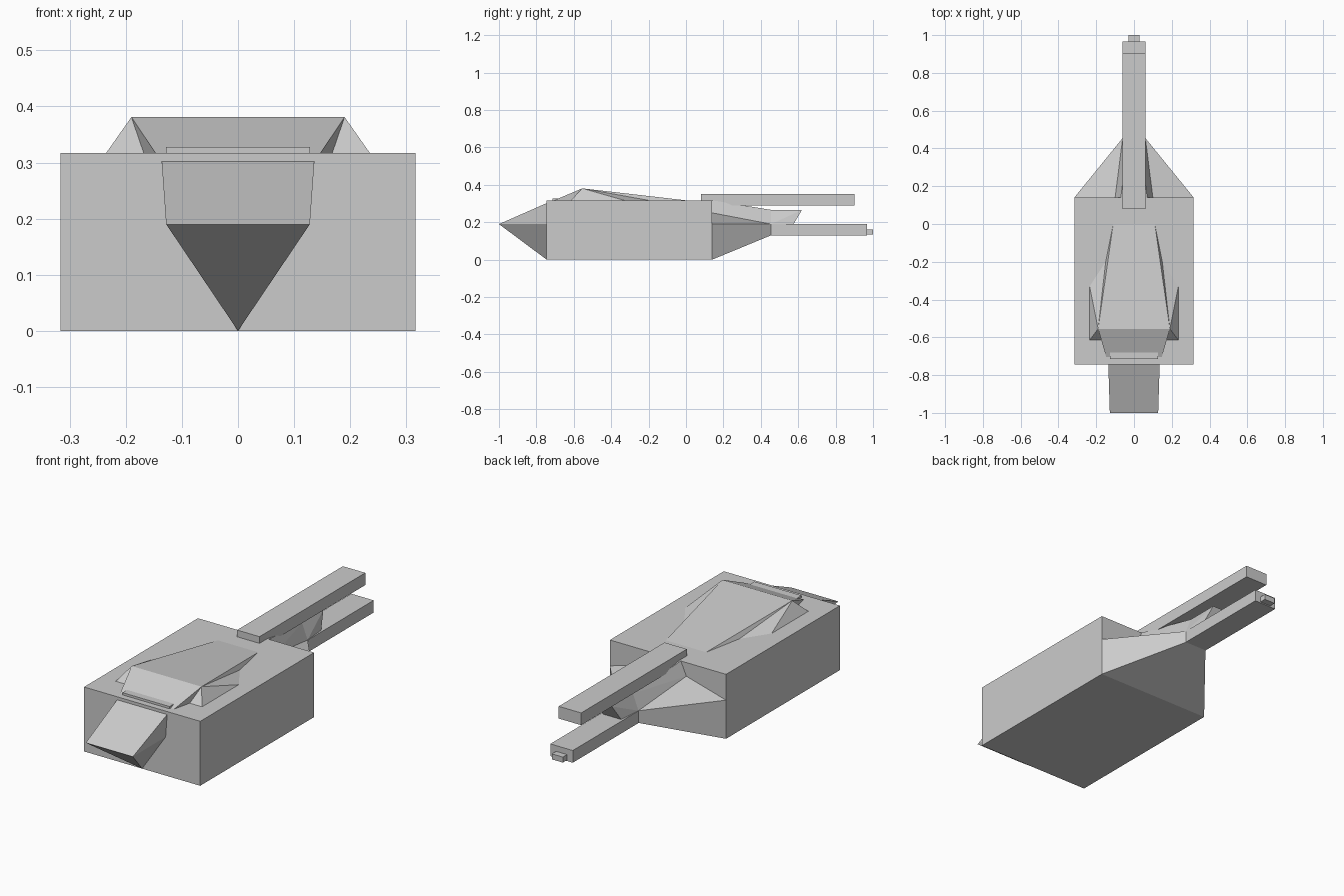
import bpy
import bmesh

cube = bpy.data.objects.get("Cube")
if cube:
    bpy.data.objects.remove(cube, do_unlink=True)

grey = bpy.data.materials.new("plain grey")
grey.use_nodes = True
colour = (0.6, 0.6, 0.6, 1)
grey.diffuse_color = colour
grey.node_tree.nodes["Principled BSDF"].inputs["Base Color"].default_value = colour


def solid(name, points):
    """Convex flat-faced solid wrapped around a few corner points."""
    bm = bmesh.new()
    for p in points:
        bm.verts.new(p)
    hull = bmesh.ops.convex_hull(bm, input=bm.verts)
    loose = [v for v in hull["geom_interior"] if isinstance(v, bmesh.types.BMVert)]
    if loose:
        bmesh.ops.delete(bm, geom=loose, context="VERTS")
    bmesh.ops.dissolve_limit(bm, angle_limit=0.01, verts=bm.verts, edges=bm.edges)
    bmesh.ops.recalc_face_normals(bm, faces=bm.faces)
    mesh = bpy.data.meshes.new(name)
    bm.to_mesh(mesh)
    bm.free()
    mesh.materials.append(grey)
    obj = bpy.data.objects.new(name, mesh)
    bpy.context.collection.objects.link(obj)
    return obj


def both(points):
    """Corner points together with their mirror images."""
    return [(s * x, y, z) for x, y, z in points for s in (1, -1)]


def box(name, half_width, y0, y1, z0, z1):
    return solid(name, both([(half_width, y, z) for y in (y0, y1) for z in (z0, z1)]))


TOP = 0.317
FRONT, BACK = -0.745, 0.14

# Hull and wedge nose
box("hull", 0.316, FRONT, BACK, 0, TOP)
solid("nose", both([(0.128, -1, 0.19), (0.128, FRONT, 0.19), (0.136, FRONT, 0.302)])
      + [(0, FRONT, 0)])

# Raised canopy with its front lip
peak = (0.19, -0.555, 0.381)
canopy_base = [(0.147, -0.705, TOP), (0.168, -0.615, TOP), (0.15, -0.2, TOP), (0.11, 0, TOP)]
solid("canopy", both([peak] + canopy_base))
box("canopy_lip", 0.128, -0.715, -0.675, TOP - 0.01, 0.328)

# Side fairings beside the canopy
fairing = [peak, (0.235, -0.615, TOP), (0.235, -0.33, TOP),
           (0.168, -0.615, TOP), (0.15, -0.2, TOP)]
for side, s in (("left", 1), ("right", -1)):
    solid(side + "_fairing", [(s * x, y, z) for x, y, z in fairing])

# Tapered tail
solid("tail", both([(0.316, BACK, 0), (0.316, BACK, 0.19), (0.1, BACK, 0.25),
                    (0.06, 0.455, 0.13), (0.06, 0.455, 0.19)]))

# Spine over the tail, ending in a raked fin
joint = [(0.06, 0.455, 0.19), (0.03, 0.455, 0.266)]
solid("tail_spine", both(joint + [(0.1, BACK, 0.25), (0.07, BACK, TOP)]))
solid("tail_fin", both(joint + [(0.05, 0.575, 0.19), (0.03, 0.62, 0.266)]))

# Tail boom, its tip and the beam above
box("tail_boom", 0.061, 0.455, 0.967, 0.13, 0.19)
box("boom_tip", 0.03, 0.967, 1, 0.135, 0.162)
box("upper_beam", 0.061, 0.08, 0.902, 0.29, 0.35)
